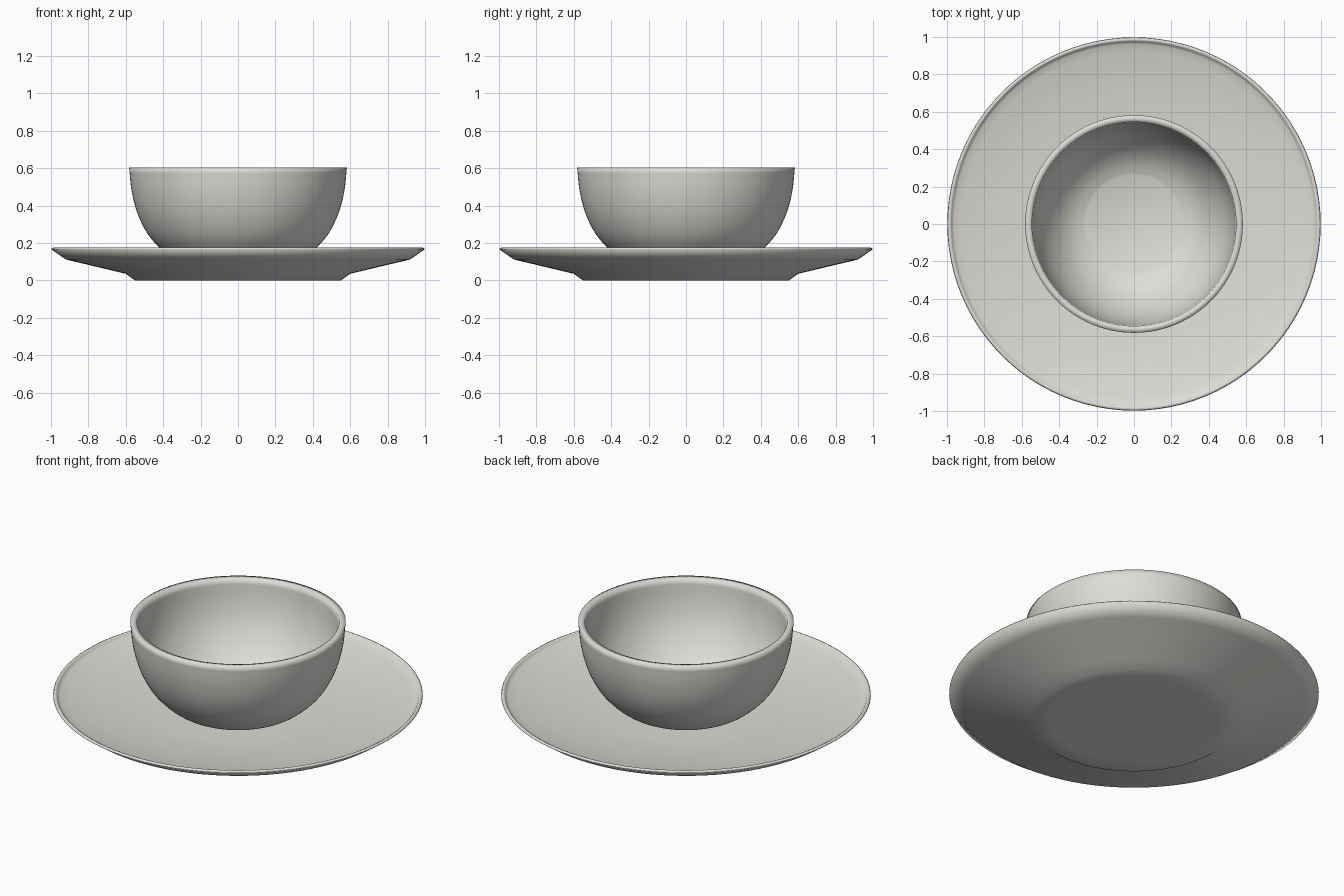
import bpy
import bmesh
from math import radians, tau
from mathutils import Vector

SEGMENTS = 96

cube = bpy.data.objects.get("Cube")
if cube:
    bpy.data.objects.remove(cube, do_unlink=True)

# Glazed ceramic colour
ceramic = bpy.data.materials.new("warm_white_ceramic")
ceramic.use_nodes = True
colour = (0.73, 0.72, 0.685, 1)
ceramic.diffuse_color = colour
bsdf = next(n for n in ceramic.node_tree.nodes if n.type == "BSDF_PRINCIPLED")
bsdf.inputs["Base Color"].default_value = colour


def smooth_curve(points, steps=4):
    """Rounded path through the given (radius, height) points."""
    pts = [Vector(p) for p in points]
    pts = [2 * pts[0] - pts[1]] + pts + [2 * pts[-1] - pts[-2]]
    path = []
    for a, b, c, d in zip(pts, pts[1:], pts[2:], pts[3:]):
        for i in range(steps):
            t = i / steps
            path.append(0.5 * (2 * b + (c - a) * t + (2 * a - 5 * b + 4 * c - d) * t**2
                               + (3 * b - a - 3 * c + d) * t**3))
    return path + [pts[-2]]


def lathe(name, profile):
    """Spin a closed profile, from the bottom axis to the top axis."""
    bm = bmesh.new()
    verts = [bm.verts.new((r, 0, z)) for r, z in profile]
    edges = [bm.edges.new(pair) for pair in zip(verts, verts[1:])]
    bmesh.ops.spin(bm, geom=verts + edges, cent=(0, 0, 0), axis=(0, 0, 1),
                   angle=tau, steps=SEGMENTS)
    bmesh.ops.remove_doubles(bm, verts=bm.verts, dist=0.0005)
    bmesh.ops.recalc_face_normals(bm, faces=bm.faces)
    mesh = bpy.data.meshes.new(name)
    bm.to_mesh(mesh)
    bm.free()
    mesh.materials.append(ceramic)
    obj = bpy.data.objects.new(name, mesh)
    bpy.context.collection.objects.link(obj)
    bpy.ops.object.select_all(action="DESELECT")
    bpy.context.view_layer.objects.active = obj
    obj.select_set(True)
    bpy.ops.object.shade_smooth_by_angle(angle=radians(170))


# Saucer: flat foot, flared underside, raised lip and gently dished top
underside = [(0, 0), (0.45, 0), (0.55, 0), (0.6, 0.036), (0.92, 0.112)]
lip = [(0.998, 0.166), (0.995, 0.172), (0.986, 0.176), (0.978, 0.172), (0.973, 0.163)]
dish = smooth_curve([(0.962, 0.157), (0.8, 0.125), (0.6, 0.1), (0.4, 0.088), (0, 0.085)])
lathe("saucer", underside + lip + dish)

# Bowl: rounded wall outside, plain rim, curved hollow with a flat floor
outside = smooth_curve([(0.26, 0.08), (0.35, 0.12), (0.425, 0.18), (0.487, 0.255),
                        (0.538, 0.36), (0.569, 0.48), (0.582, 0.605)])
hollow = smooth_curve([(0.546, 0.603), (0.532, 0.48), (0.502, 0.37), (0.453, 0.275),
                       (0.393, 0.2), (0.33, 0.15), (0.26, 0.117)])
lathe("bowl", [(0, 0.08)] + outside + hollow + [(0, 0.115)])
